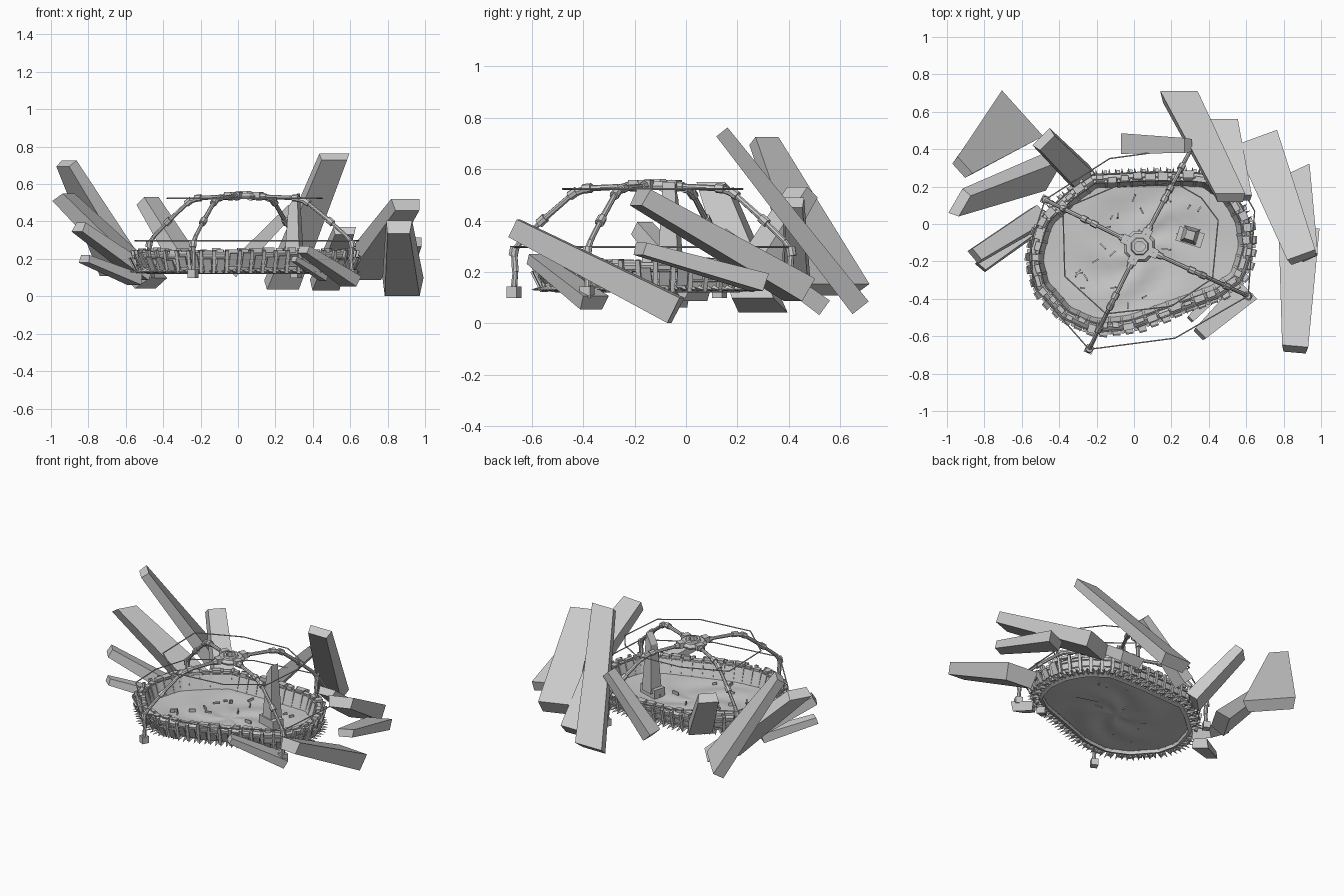
import bpy, bmesh, math, random
from mathutils import Vector, Matrix

if "Cube" in bpy.data.objects:
    bpy.data.objects.remove(bpy.data.objects["Cube"])
random.seed(4)
Z = Vector((0, 0, 1))

def finish(name, bm):
    bmesh.ops.recalc_face_normals(bm, faces=bm.faces)
    me = bpy.data.meshes.new(name)
    bm.to_mesh(me)
    bm.free()
    ob = bpy.data.objects.new(name, me)
    bpy.context.collection.objects.link(ob)
    return ob

def box(bm, c, size, x=Vector((1, 0, 0)), up=Z):
    x = x.normalized()
    y = up.cross(x).normalized()
    z = x.cross(y)
    m = Matrix((x, y, z)).transposed().to_4x4()
    m.translation = Vector(c)
    bmesh.ops.create_cube(bm, size=1, matrix=m @ Matrix.Diagonal((*size, 1)))

def rod(bm, a, b, r1, r2=None, n=8):
    a, b = Vector(a), Vector(b)
    d = b - a
    m = Matrix.Translation((a + b) / 2) @ d.to_track_quat('Z', 'Y').to_matrix().to_4x4()
    bmesh.ops.create_cone(bm, cap_ends=True, segments=n, radius1=r1,
                          radius2=r1 if r2 is None else r2, depth=d.length, matrix=m)

# Arena outline, resampled evenly with outward normals
outline = [Vector((x, y, 0)) for x, y in (
    (-.22, .26), (-.35, .17), (-.5, .03), (-.56, -.18), (-.52, -.34), (-.38, -.5),
    (-.22, -.575), (-.02, -.56), (.2, -.48), (.45, -.39), (.58, -.3), (.63, -.13),
    (.61, .03), (.53, .17), (.38, .27), (.1, .275))]

def resample(pts, n):
    segs = [(pts[i], pts[(i + 1) % len(pts)]) for i in range(len(pts))]
    total = sum((b - a).length for a, b in segs)
    out = []
    for k in range(n):
        s = total * k / n
        for a, b in segs:
            l = (b - a).length
            if s <= l:
                out.append(a.lerp(b, s / l))
                break
            s -= l
    return out

N = 48
ring = resample(outline, N)
tan = [(ring[(i + 1) % N] - ring[i - 1]).normalized() for i in range(N)]
nor = [Vector((t.y, -t.x, 0)) for t in tan]

# Wall: profile swept round the outline
bm = bmesh.new()
profile = [(-.065, .12), (-.02, .14), (.0, .225), (-.02, .24), (-.04, .225), (-.07, .14)]
loops = [[bm.verts.new(ring[i] + nor[i] * o + Z * z) for o, z in profile] for i in range(N)]
for i in range(N):
    a, b = loops[i], loops[(i + 1) % N]
    for j in range(len(profile)):
        k = (j + 1) % len(profile)
        bm.faces.new((a[j], a[k], b[k], b[j]))
finish("arena_wall", bm)

# Posts, rails, coping blocks and jagged skirt planks
posts, rails, blocks, skirt = (bmesh.new() for _ in range(4))
for i in range(N):
    p, q, n, t = ring[i], ring[(i + 1) % N], nor[i], tan[i]
    mid, nm = (p + q) / 2, (nor[i] + nor[(i + 1) % N]).normalized()
    L = (q - p).length
    lean = Vector((n.x * .25, n.y * .25, 1))
    box(posts, p + n * -.002 + Z * .185, (.018, .018, .125), t, lean)
    box(posts, p - n * .05 + Z * .19, (.014, .014, .11), t, Vector((-n.x * -.3, -n.y * -.3, 1)))
    for o, z in ((-.006, .165), (.004, .205), (-.04, .235)):
        rod(rails, p + n * o + Z * z, q + nor[(i + 1) % N] * o + Z * z, .005, n=6)
    box(blocks, mid - nm * random.uniform(.005, .03) + Z * random.uniform(.236, .248),
        (L * random.uniform(.5, .9), random.uniform(.02, .045), random.uniform(.012, .026)), q - p)
    if mid.y < 0:
        a = mid + nm * random.uniform(.005, .02)
        box(skirt, a + Z * random.uniform(.15, .2), (L * .6, .008, random.uniform(.06, .09)), t,
            Vector((nm.x * .5, nm.y * .5, 1)))
    for s in (.2, .7):
        a = p.lerp(q, s)
        rod(skirt, a - nm * .04 + Z * .14, a + nm * .03 + Z * .13, .016, .001, 4)
finish("wall_posts", posts)
finish("wall_rails", rails)
finish("coping_blocks", blocks)
finish("skirt_planks", skirt)

# Gently uneven floor, dished at the middle
bm = bmesh.new()
c0 = Vector((.03, -.14, 0))
rows = []
for k in range(1, 9):
    rows.append([bm.verts.new(c0.lerp(ring[i] - nor[i] * .05, k / 8)
                 + Z * (.133 + .008 * math.sin(i * .55 + k) * math.sin(k * .39) + .01 * (k / 8) ** 3))
                 for i in range(N)])
mid = bm.verts.new(c0 + Z * .133)
for i in range(N):
    j = (i + 1) % N
    bm.faces.new((mid, rows[0][i], rows[0][j]))
    for a, b in zip(rows, rows[1:]):
        bm.faces.new((a[i], b[i], b[j], a[j]))
for f in bm.faces:
    f.smooth = True
finish("arena_floor", bm)

# Debris scattered on the floor
bm = bmesh.new()
for k in range(22):
    i = random.randrange(N)
    c = c0.lerp(ring[i], random.uniform(.2, .75)) + Z * .145
    ang = random.uniform(0, 6.3)
    box(bm, c, (random.uniform(.02, .05), .008, random.uniform(.01, .025)),
        Vector((math.cos(ang), math.sin(ang), random.uniform(-.3, .3))))
finish("floor_debris", bm)

# Standing stone with a wide base
bm = bmesh.new()
d = Vector((.8, -.25, 0))
box(bm, (.3, -.07, .16), (.14, .08, .06), d)
stone = bmesh.ops.create_cone(bm, cap_ends=True, segments=4, radius1=.062, radius2=.035, depth=.32,
                              matrix=Matrix.Translation((.3, -.06, .32)) @ Matrix.Rotation(.5, 4, 'Z'))
for v in stone["verts"]:
    if v.co.z > .4 and v.co.x > .3:
        v.co.z += .07
finish("standing_stone", bm)

# Canopy legs: feet, jointed arms, sleeves
hub = Vector((.03, -.12, 0))
feet = [Vector((x, y, 0)) for x, y in ((-.24, -.67), (.61, -.385), (.31, .41), (-.475, .13))]
path = [(0, .14), (.01, .2), (0, .28), (.05, .32), (.2, .4), (.42, .505), (.52, .525), (.88, .535)]
for k, f in enumerate(feet):
    bm = bmesh.new()
    pts = [f.lerp(hub, t) + Z * z for t, z in path]
    box(bm, f + Z * .121, (.044, .044, .045), hub - f)
    radii = [.013, .014, .013, .011, .012, .015, .012]
    for a, b, r in zip(pts, pts[1:], radii):
        rod(bm, a, b, r, r * .9)
    for i in (2, 4, 5, 6):
        e = (pts[i + 1] - pts[i - 1]).normalized() * .018
        rod(bm, pts[i] - e, pts[i] + e, .019)
    rod(bm, pts[7].lerp(pts[6], .25), pts[7], .017, .024)
    finish(f"canopy_leg_{k + 1}", bm)

# Central hub: octagonal collar, ring and clamps
bm = bmesh.new()
prof = [(.03, .522), (.085, .522), (.09, .535), (.075, .552), (.05, .552), (.045, .562), (.03, .562)]
rg = [[bm.verts.new(hub + Vector((r * math.cos(a), r * math.sin(a), z))) for r, z in prof]
      for a in [math.pi / 4 * (i + .5) for i in range(8)]]
for i in range(8):
    for j in range(len(prof)):
        k = (j + 1) % len(prof)
        bm.faces.new((rg[i][j], rg[i][k], rg[(i + 1) % 8][k], rg[(i + 1) % 8][j]))
for f in feet:
    d = (f - hub).normalized()
    box(bm, hub + d * .085 + Z * .54, (.04, .05, .035), d)
finish("canopy_hub", bm)

# Cable rings at two heights
def cable(name, pts, z, r):
    bm = bmesh.new()
    for a, b in zip(pts, pts[1:] + pts[:1]):
        rod(bm, (*a, z), (*b, z), r, n=6)
    finish(name, bm)

cable("lower_cable", [(-.24, -.67), (.22, -.61), (.61, -.385), (.645, .07), (.57, .2), (.31, .41),
                      (-.13, .35), (-.475, .13), (-.55, -.1), (-.54, -.33)], .297, .004)
cable("upper_cable", [(-.15, -.48), (.2, -.44), (.42, -.29), (.45, .02), (.36, .14), (.22, .22),
                      (-.1, .2), (-.38, .08), (-.37, -.28)], .523, .004)

# Rock shards: tapered slabs from tip to base
def shard(name, tip, base, ang, wt, wb, th):
    tip, base = Vector(tip), Vector(base)
    w = Vector((math.cos(math.radians(ang)), math.sin(math.radians(ang)), 0))
    n = (tip - base).cross(w).normalized()
    bm = bmesh.new()
    q = []
    for p, wd, t in ((tip, wt, th * .7), (base, wb, th)):
        q.append([bm.verts.new(p + w * wd * s / 2 * (1 if h > 0 else .85) + n * t * h / 2)
                  for s, h in ((-1, -1), (1, -1), (1, 1), (-1, 1))])
    bm.faces.new(q[0])
    bm.faces.new(q[1])
    for i in range(4):
        j = (i + 1) % 4
        bm.faces.new((q[0][i], q[0][j], q[1][j], q[1][i]))
    finish(name, bm)

shard("left_shard_1", (-.92, .3, .71), (-.62, .57, .13), -48, .12, .33, .08)
shard("left_shard_2", (-.93, .11, .53), (-.46, .28, .07), 60, .15, .22, .1)
shard("left_shard_3", (-.85, -.17, .37), (-.5, .05, .12), 130, .09, .12, .08)
shard("left_shard_4", (-.82, -.23, .2), (-.55, -.02, .09), 140, .07, .1, .06)
shard("back_left_shard", (-.48, .45, .51), (-.27, .24, .17), 45, .13, .15, .09)
shard("back_shard", (.29, .42, .47), (-.04, .43, .13), 90, .08, .11, .08)
shard("back_right_shard_1", (.515, .14, .745), (.24, .68, .06), 0, .16, .2, .08)
shard("back_right_shard_2", (.57, .14, .35), (.47, .54, .06), 0, .12, .17, .07)
shard("right_shard_1", (.9, -.18, .49), (.66, .44, .13), 20, .16, .24, .1)
shard("right_shard_2", (.94, -.18, .29), (.87, .28, .16), 25, .1, .16, .07)
shard("right_shard_3", (.86, -.67, .37), (.88, -.04, .05), -5, .14, .22, .11)
shard("front_right_shard_1", (.35, -.59, .25), (.6, -.36, .08), -45, .08, .14, .06)
shard("front_right_shard_2", (.3, -.51, .2), (.46, -.35, .1), -45, .04, .06, .04)
